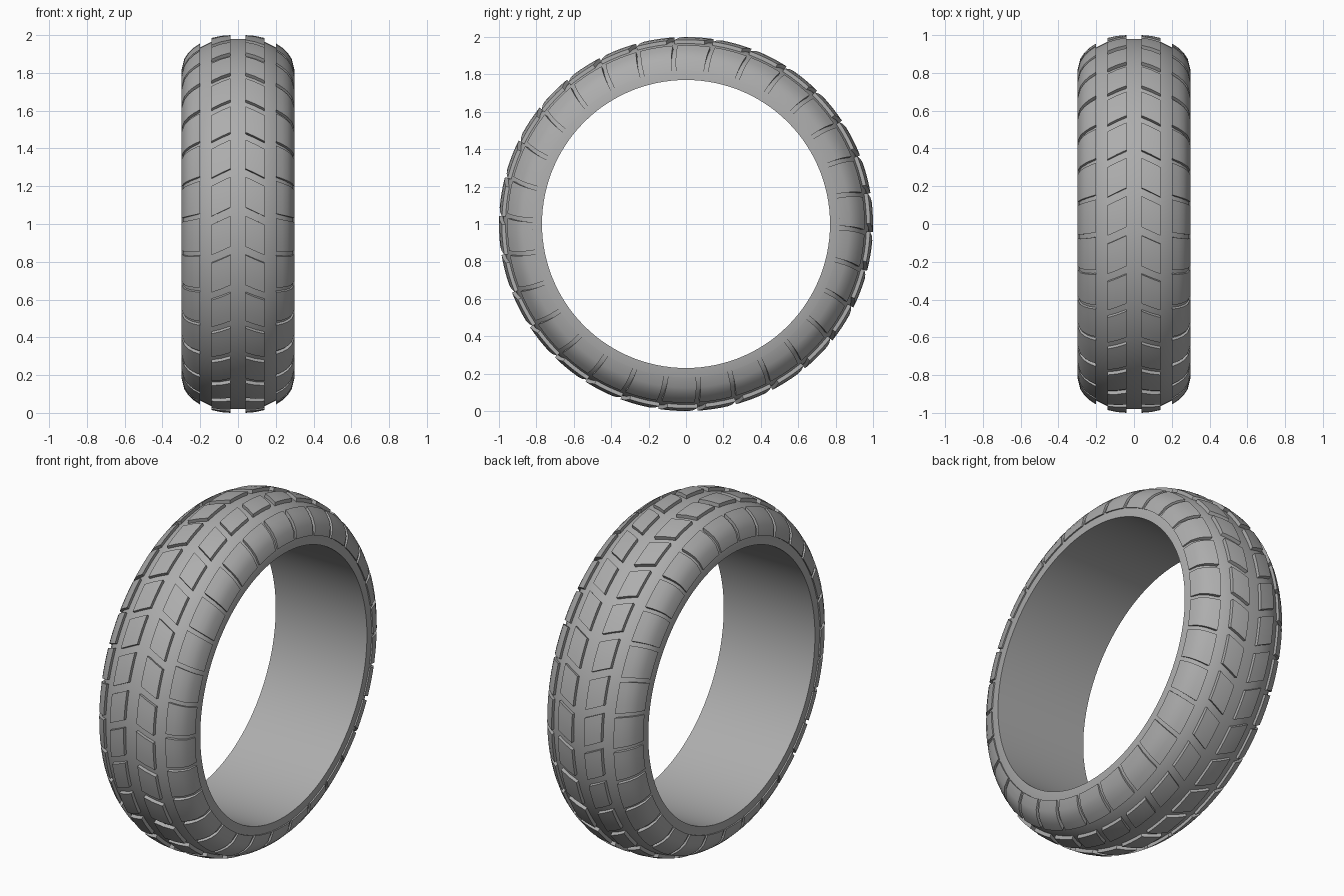
import bpy, bmesh, math

if "Cube" in bpy.data.objects:
    bpy.data.objects.remove(bpy.data.objects["Cube"])

COUNT = 30                      # tread blocks around the wheel
PITCH = 2 * math.pi / COUNT

rubber = bpy.data.materials.new("grey_rubber")
rubber.diffuse_color = (0.42, 0.42, 0.42, 1)
rubber.use_nodes = True
rubber.node_tree.nodes["Principled BSDF"].inputs["Base Color"].default_value = rubber.diffuse_color


def ring_point(x, r, a):
    # the tyre turns about x; angle 0 is the front, rising upward
    return (x, -r * math.cos(a), 1 + r * math.sin(a))


def finish(name, bm, angle):
    bmesh.ops.recalc_face_normals(bm, faces=bm.faces)
    mesh = bpy.data.meshes.new(name)
    bm.to_mesh(mesh)
    bm.free()
    mesh.materials.append(rubber)
    obj = bpy.data.objects.new(name, mesh)
    bpy.context.collection.objects.link(obj)
    bpy.ops.object.select_all(action='DESELECT')
    obj.select_set(True)
    bpy.context.view_layer.objects.active = obj
    bpy.ops.object.shade_smooth_by_angle(angle=math.radians(angle))


# Carcass: closed cross-section swept around the axle
half = [(0.04, 0.980), (0.09, 0.976), (0.14, 0.965), (0.20, 0.935),
        (0.245, 0.903), (0.275, 0.865), (0.29, 0.82), (0.295, 0.77)]
section = half + [(-x, r) for x, r in reversed(half)]
bm = bmesh.new()
steps = COUNT * 4
rings = [[bm.verts.new(ring_point(x, r, i * PITCH / 4)) for x, r in section]
         for i in range(steps)]
n = len(section)
for i in range(steps):
    a, b = rings[i], rings[(i + 1) % steps]
    for j in range(n):
        k = (j + 1) % n
        bm.faces.new((a[j], a[k], b[k], b[j]))
finish("tyre_carcass", bm, 35)


def tread(name, side, top, sink, gap, phase, slope):
    """Ring of raised blocks; slope slants the block ends across the tread."""
    bm = bmesh.new()
    segs, m = 4, len(top)
    x0 = top[0][0]
    for c in range(COUNT):
        outer, inner = [], []
        for s in range(segs + 1):
            row_o, row_i = [], []
            for (x, r), (dx, dr) in zip(top, sink):
                a = (c * PITCH + phase - slope * (x - x0)
                     + gap / 2 + (PITCH - gap) * s / segs)
                row_o.append(bm.verts.new(ring_point(side * x, r, a)))
                row_i.append(bm.verts.new(ring_point(side * (x - dx), r - dr, a)))
            outer.append(row_o)
            inner.append(row_i)
        for s in range(segs):
            for j in range(m - 1):
                for g in (outer, inner):
                    bm.faces.new((g[s][j], g[s][j + 1], g[s + 1][j + 1], g[s + 1][j]))
            for j in (0, m - 1):
                bm.faces.new((outer[s][j], outer[s + 1][j], inner[s + 1][j], inner[s][j]))
        for s in (0, segs):
            for j in range(m - 1):
                bm.faces.new((outer[s][j], outer[s][j + 1], inner[s][j + 1], inner[s][j]))
    finish(name, bm, 35)


# Slanted centre blocks and shoulder blocks that wrap onto the sidewall
centre_top = [(0.04, 1.0), (0.09, 0.996), (0.14, 0.985)]
shoulder_top = [(0.20, 0.956), (0.235, 0.933), (0.262, 0.908), (0.284, 0.875), (0.298, 0.82)]
shoulder_sink = [(0, 0.03), (0.01, 0.03), (0.015, 0.03), (0.025, 0.02), (0.02, 0.0)]
for side, label in ((1, "right"), (-1, "left")):
    tread(label + "_centre_blocks", side, centre_top, [(0, 0.03)] * 3, 0.045, 0.066, 0.47)
    tread(label + "_shoulder_blocks", side, shoulder_top, shoulder_sink, 0.026, 0.045, 0.2)
